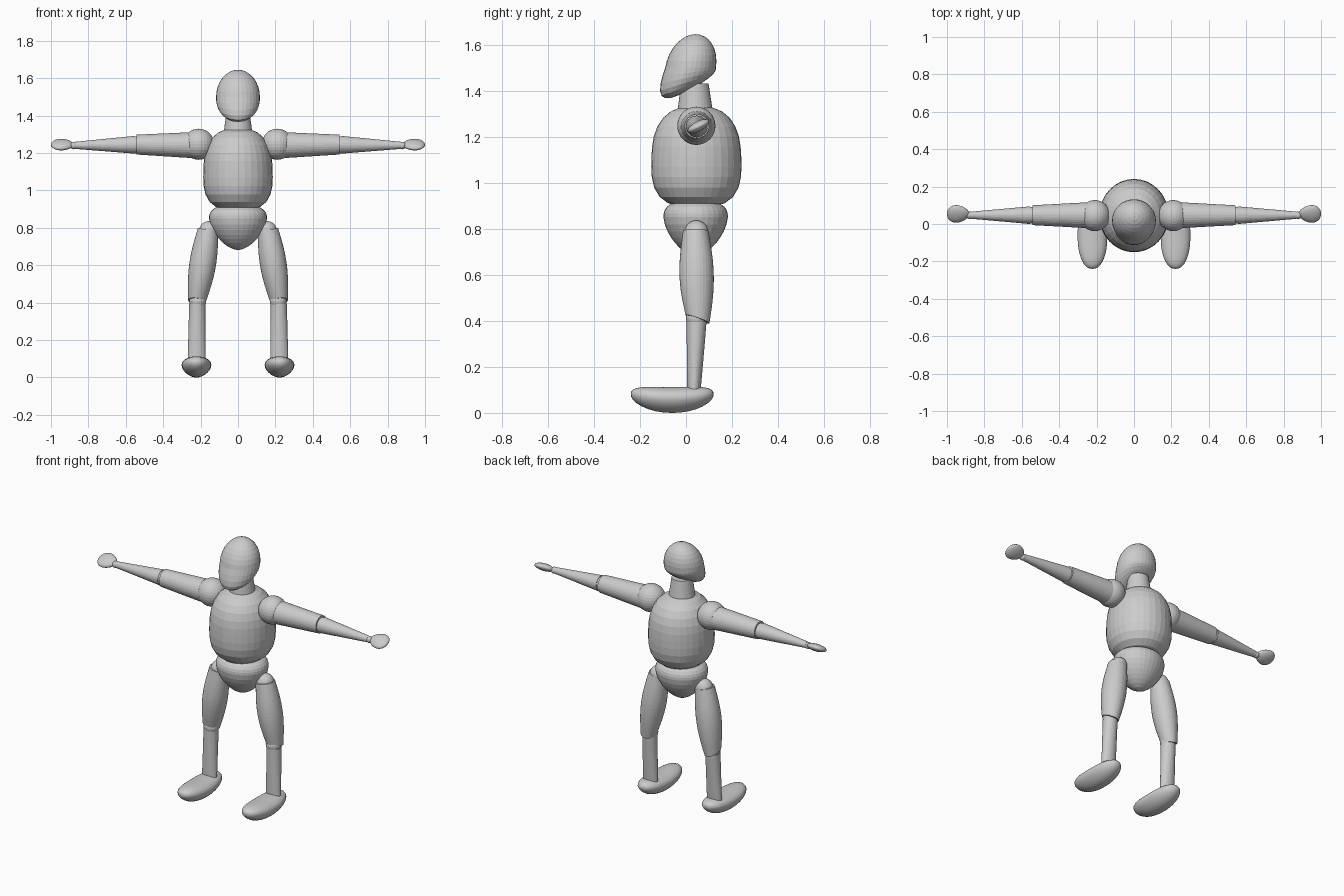
import bpy
import bmesh
import math
from mathutils import Vector

cube = bpy.data.objects.get("Cube")
if cube:
    bpy.data.objects.remove(cube, do_unlink=True)

SHADE = (.6, .6, .6, 1)
SIDES = 32
RINGS = 16

grey = bpy.data.materials.new("plain grey")
grey.use_nodes = True
grey.diffuse_color = SHADE
grey.node_tree.nodes["Principled BSDF"].inputs["Base Color"].default_value = SHADE


def finish(name, bm, smooth=False):
    """Turn the bmesh into a named object with the shared material."""
    bmesh.ops.recalc_face_normals(bm, faces=bm.faces[:])
    for face in bm.faces:
        face.smooth = smooth
    mesh = bpy.data.meshes.new(name)
    bm.to_mesh(mesh)
    bm.free()
    mesh.materials.append(grey)
    obj = bpy.data.objects.new(name, mesh)
    bpy.context.collection.objects.link(obj)


def blob(name, centre, half, low=2, high=2, axis=2, warp=None, side=1, smooth=False):
    """Superellipsoid around an axis: low and high are the powers of its
    two ends, and warp reshapes the unit solid before it is sized."""
    bm = bmesh.new()
    bmesh.ops.create_uvsphere(bm, u_segments=SIDES, v_segments=RINGS, radius=1)
    for vert in bm.verts:
        point = vert.co.copy()
        along = abs(point[axis])
        around = math.sqrt(max(0, 1 - along * along))
        power = low if point[axis] < 0 else high
        point /= (along ** power + around ** power) ** (1 / power)
        if warp:
            warp(point)
        vert.co = Vector(centre) + point * Vector(half)
        vert.co.x *= side
    finish(name, bm, smooth)


def limb(name, start, end, thick, thin, bulge=0, flatten=0, slant=0, side=1):
    """Tapered tube between two points, with an optional swollen middle,
    depth that changes along it and a slanted cut at its far end."""
    start, end = Vector(start), Vector(end)
    depth = Vector((0, 1, 0))
    across = (end - start).cross(depth).normalized()
    bm = bmesh.new()
    loops = []
    for ring in range(RINGS + 1):
        t = ring / RINGS
        radius = thick + (thin - thick) * t + bulge * math.sin(math.pi * t)
        loop = []
        for i in range(SIDES):
            angle = math.tau * i / SIDES
            deep = radius * (1 - flatten * t) * math.sin(angle)
            point = start.lerp(end, t) + across * radius * math.cos(angle) + depth * deep
            point.z -= slant * deep * t ** 3
            point.x *= side
            loop.append(bm.verts.new(point))
        loops.append(loop)
    for first, second in zip(loops, loops[1:]):
        for i in range(SIDES):
            j = (i + 1) % SIDES
            bm.faces.new((first[i], first[j], second[j], second[i]))
    bm.faces.new(loops[0])
    bm.faces.new(loops[-1])
    finish(name, bm)


def head_shape(p):
    """Pull the front of the lower half forward and down into a chin."""
    if p.z < 0:
        forward = 1 - p.y
        drop = 1 - .6 * p.y
        p.y += .28 * forward * p.z
        p.z *= .76 * drop
    else:
        p.y += .2 * p.z


def torso_shape(p):
    """Make the belly slightly fuller than the shoulders."""
    p.x *= 1 - .04 * p.z
    p.y *= 1 - .04 * p.z


def pelvis_shape(p):
    """Shorten the top so that the bottom reads as a blunt cone."""
    if p.z > 0:
        p.z *= .45


def hand_shape(p):
    """Widen towards the fingers and tip the back edge up."""
    p.y *= 1 + .2 * p.x
    p.z += .8 * p.y


def foot_shape(p):
    """Narrow the sole, then lift the heel and the toe."""
    p.x *= 1 + .2 * p.z
    p.z += .46 * p.y * p.y


# Body core
blob("head", (0, .02, 1.5), (.117, .11, .145), low=2.6, warp=head_shape)
limb("neck", (0, .04, 1.3), (0, .038, 1.43), .078, .06)
blob("torso", (0, .045, 1.113), (.185, .195, .22), low=3, high=2.6, warp=torso_shape)
blob("pelvis", (0, .042, .85), (.155, .14, .17), low=1.6, high=2.6, warp=pelvis_shape)

JOINTS = {
    "shoulder": ((.21, .045, 1.247), .083),
    "elbow": ((.55, .047, 1.243), .045),
    "wrist": ((.878, .047, 1.24), .02),
    "hip": ((.156, .045, .784), .052),
    "knee": ((.215, .045, .41), .045),
}

for label, side in (("left", 1), ("right", -1)):
    # Ball joints
    for joint, (centre, radius) in JOINTS.items():
        blob(f"{label}_{joint}", centre, (radius, radius, radius), side=side)

    # Arm and flattened mitten hand
    limb(f"{label}_upper_arm", (.23, .047, 1.242), (.542, .047, 1.245), .07, .053, side=side)
    limb(f"{label}_forearm", (.556, .047, 1.244), (.87, .047, 1.241), .047, .019, side=side)
    blob(f"{label}_hand", (.94, .054, 1.245), (.06, .046, .024), axis=0,
         warp=hand_shape, side=side, smooth=True)

    # Leg and clog-shaped foot
    limb(f"{label}_thigh", (.16, .042, .79), (.22, .05, .407), .055, .047,
         bulge=.02, flatten=-.1, slant=.35, side=side)
    limb(f"{label}_shin", (.218, .046, .395), (.221, .034, .09), .043, .048,
         flatten=.4, side=side)
    blob(f"{label}_foot", (.222, -.06, .056), (.078, .18, .056), low=2.3, high=2.3,
         axis=1, warp=foot_shape, side=side, smooth=True)
